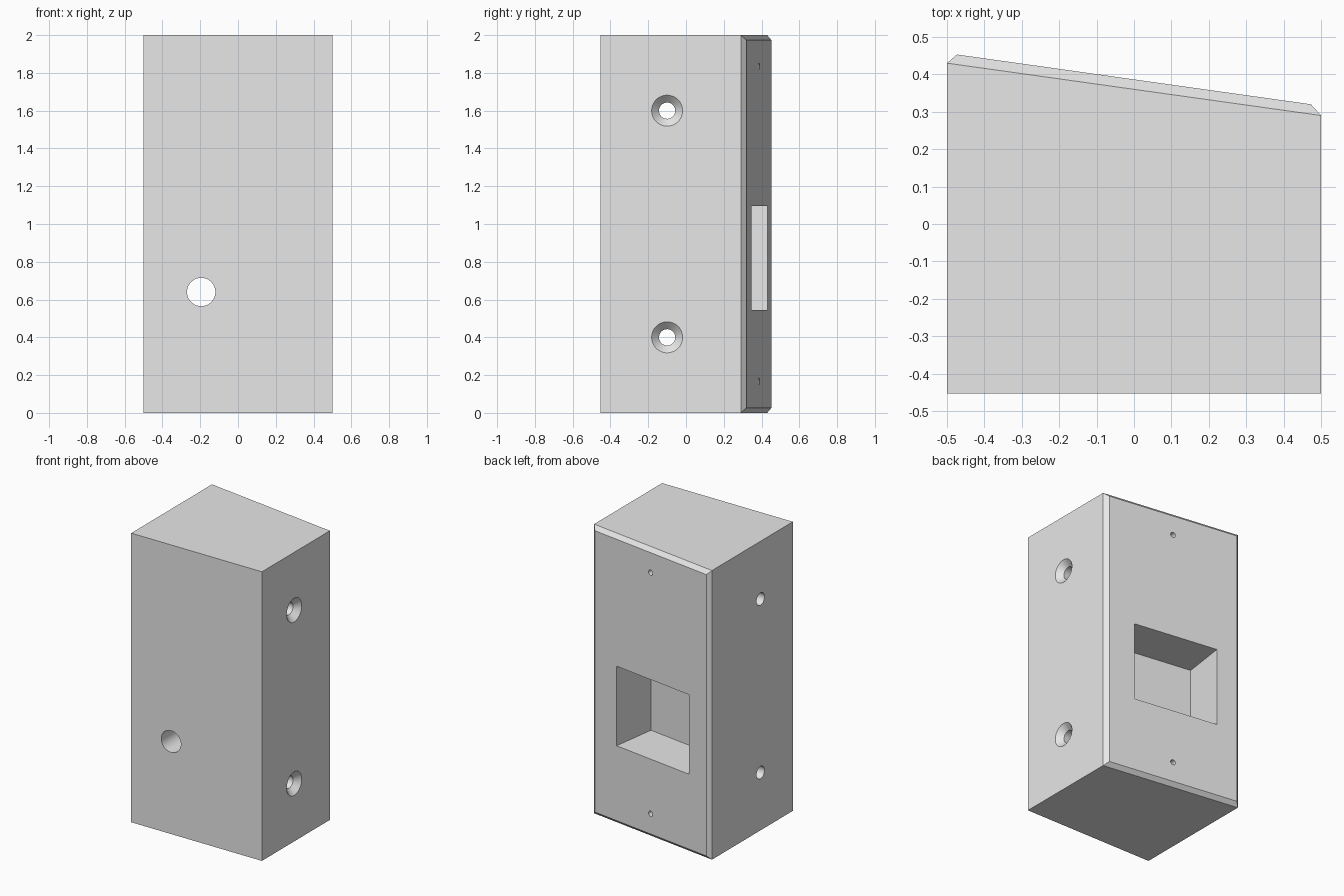
import bpy, bmesh
from math import radians
from mathutils import Vector, Matrix

cube = bpy.data.objects.get("Cube")
if cube:
    bpy.data.objects.remove(cube, do_unlink=True)

grey = bpy.data.materials.new("plain grey")
grey.use_nodes = True
GREY = (0.8, 0.8, 0.8, 1)
grey.diffuse_color = GREY
grey.node_tree.nodes["Principled BSDF"].inputs["Base Color"].default_value = GREY

# Slanted back face: two corners, its running direction and its normal
face_left, face_right = Vector((-0.473, 0.453, 0)), Vector((0.473, 0.32, 0))
along = (face_right - face_left).normalized()
normal = Vector((-along.y, along.x, 0))
up = Vector((0, 0, 1))


def on_face(x, z):
    t = (x - face_left.x) / (face_right.x - face_left.x)
    return face_left.lerp(face_right, t) + up * z


def make_object(name, bm):
    bmesh.ops.recalc_face_normals(bm, faces=bm.faces)
    mesh = bpy.data.meshes.new(name)
    bm.to_mesh(mesh)
    bm.free()
    mesh.materials.append(grey)
    obj = bpy.data.objects.new(name, mesh)
    bpy.context.collection.objects.link(obj)
    return obj


def drill(name, start, end, r1, r2):
    """Round cutter, r1 wide at start and r2 at end."""
    axis = end - start
    place = Matrix.Translation((start + end) / 2) @ axis.to_track_quat('Z', 'Y').to_matrix().to_4x4()
    bm = bmesh.new()
    bmesh.ops.create_cone(bm, cap_ends=True, segments=64, radius1=r1, radius2=r2,
                          depth=axis.length, matrix=place)
    return make_object(name, bm)


# Body: wedge-shaped block, with a chamfered rim around the slanted back
bm = bmesh.new()
rings = []
for y_left, y_right, half, inset in ((-0.453, -0.453, 0.5, 0),
                                     (0.43, 0.29, 0.5, 0),
                                     (0.453, 0.32, 0.473, 0.027)):
    rings.append([bm.verts.new(p) for p in ((-half, y_left, inset), (half, y_right, inset),
                                            (half, y_right, 2 - inset), (-half, y_left, 2 - inset))])
for a, b in zip(rings, rings[1:]):
    for i in range(4):
        j = (i + 1) % 4
        bm.faces.new((a[i], a[j], b[j], b[i]))
bm.faces.new(rings[0])
bm.faces.new(rings[-1])
body = make_object("housing_block", bm)

# Rectangular pocket sunk square to the slanted face
bm = bmesh.new()
corners = [on_face(x, z) for x, z in ((-0.325, 0.545), (0.288, 0.545), (0.288, 1.095), (-0.325, 1.095))]
outer = [bm.verts.new(c + normal * 0.1) for c in corners]
inner = [bm.verts.new(c - normal * 0.315) for c in corners]
bm.faces.new(outer)
bm.faces.new(inner)
for i in range(4):
    j = (i + 1) % 4
    bm.faces.new((outer[i], outer[j], inner[j], inner[i]))
cutters = [make_object("pocket_cutter", bm)]

# Cable hole from the front into the pocket
cutters.append(drill("cable_hole_cutter", Vector((-0.195, -0.6, 0.64)),
                     Vector((-0.195, 0.2, 0.64)), 0.075, 0.075))

# Countersunk cross holes
for z in (0.4, 1.6):
    cutters.append(drill("cross_hole_cutter", Vector((-0.6, -0.1, z)),
                         Vector((0.6, -0.1, z)), 0.043, 0.043))
    cutters.append(drill("countersink_cutter", Vector((0.455, -0.1, z)),
                         Vector((0.51, -0.1, z)), 0.037, 0.092))

# Small pilot holes above and below the pocket
for z in (0.167, 1.835):
    p = on_face(0.0, z)
    cutters.append(drill("pilot_hole_cutter", p - normal * 0.2, p + normal * 0.05, 0.018, 0.018))

# Cut, bake the result and drop the cutters
for c in cutters:
    c.hide_render = True
    mod = body.modifiers.new(c.name, 'BOOLEAN')
    mod.operation = 'DIFFERENCE'
    mod.solver = 'EXACT'
    mod.object = c
bpy.context.view_layer.update()
baked = bpy.data.meshes.new_from_object(body.evaluated_get(bpy.context.evaluated_depsgraph_get()))
body.modifiers.clear()
body.data = baked
for c in cutters:
    bpy.data.objects.remove(c, do_unlink=True)

bpy.ops.object.select_all(action='DESELECT')
body.select_set(True)
bpy.context.view_layer.objects.active = body
bpy.ops.object.shade_smooth_by_angle(angle=radians(25))
